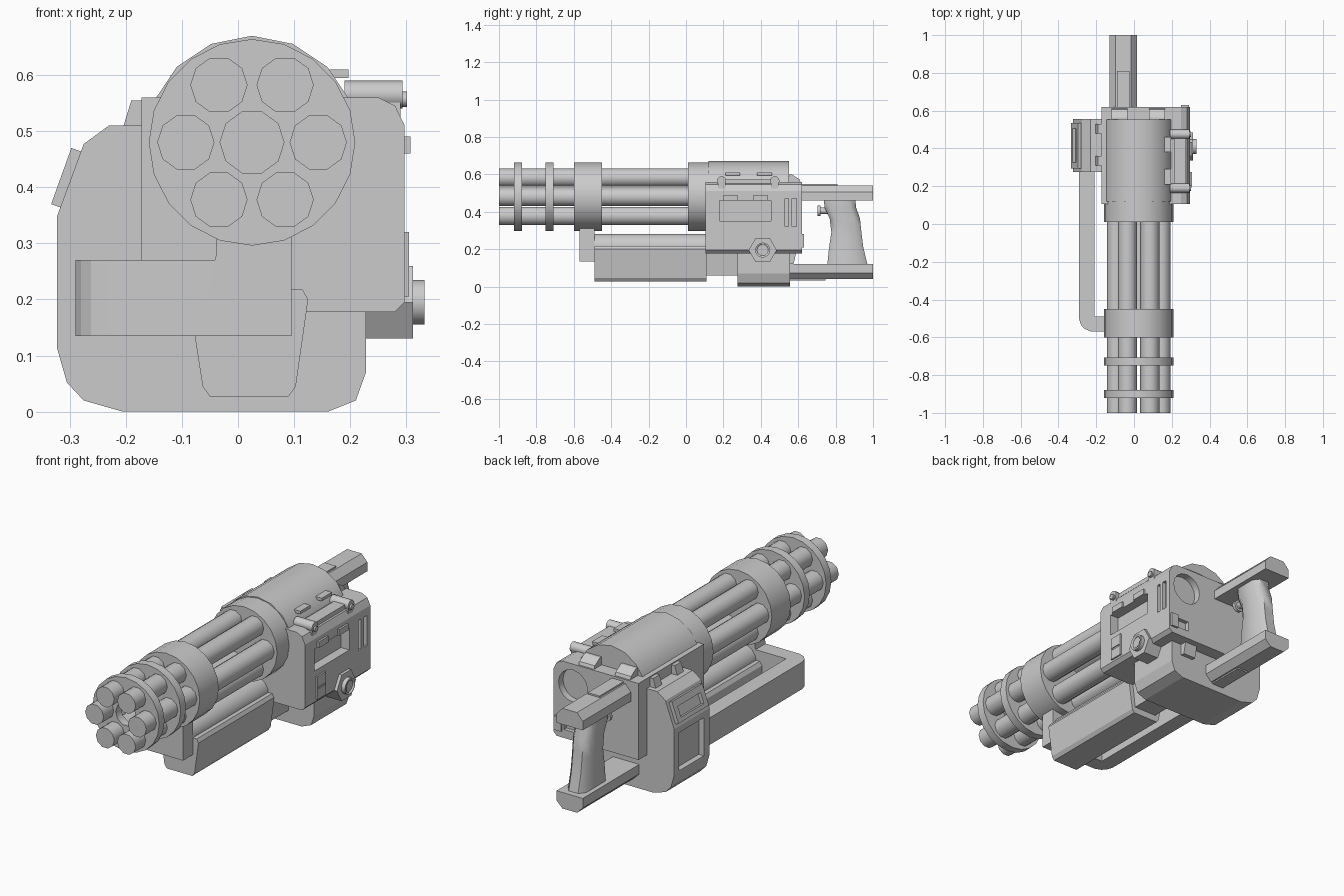
import bpy, bmesh, math
from mathutils import Vector, Matrix

CX, CZ = 0.025, 0.48          # barrel axis


def finish(name, bm, smooth=False):
    bmesh.ops.recalc_face_normals(bm, faces=bm.faces)
    me = bpy.data.meshes.new(name)
    bm.to_mesh(me)
    bm.free()
    ob = bpy.data.objects.new(name, me)
    bpy.context.collection.objects.link(ob)
    bpy.ops.object.select_all(action='DESELECT')
    ob.select_set(True)
    bpy.context.view_layer.objects.active = ob
    if smooth:
        bpy.ops.object.shade_smooth_by_angle(angle=math.radians(50))
    return ob


def prism(name, pts, axis, a, b, smooth=False):
    """Extrude a 2D profile along an axis (the profile uses the other two axes in order)."""
    bm = bmesh.new()
    i = 'xyz'.index(axis)
    vs = []
    for p in pts:
        c = list(p)
        c.insert(i, a)
        vs.append(bm.verts.new(c))
    f = bm.faces.new(vs)
    r = bmesh.ops.extrude_face_region(bm, geom=[f])
    d = Vector((0, 0, 0))
    d[i] = b - a
    bmesh.ops.translate(bm, vec=d, verts=[v for v in r['geom'] if isinstance(v, bmesh.types.BMVert)])
    return finish(name, bm, smooth)


def box(name, x0, x1, y0, y1, z0, z1):
    return prism(name, [(x0, y0), (x1, y0), (x1, y1), (x0, y1)], 'z', z0, z1)


def circle(cu, cv, r, n, turn=0.0):
    return [(cu + r * math.cos(turn + math.tau * k / n), cv + r * math.sin(turn + math.tau * k / n))
            for k in range(n)]


def cyl(name, axis, cu, cv, r, a, b, n=16, turn=0.0, smooth=True):
    return prism(name, circle(cu, cv, r, n, turn), axis, a, b, smooth)


def cut(ob, *cutters):
    for c in cutters:
        c.hide_render = True
        m = ob.modifiers.new('cut', 'BOOLEAN')
        m.operation, m.object, m.solver = 'DIFFERENCE', c, 'EXACT'
        bpy.context.view_layer.objects.active = ob
        bpy.ops.object.modifier_apply(modifier=m.name)
        bpy.data.objects.remove(c)


# Six barrels
for k in range(6):
    a = math.tau * k / 6
    cyl(f'barrel_{k + 1}', 'y', CX + 0.118 * math.cos(a), CZ + 0.118 * math.sin(a),
        0.051, -1.0, 0.1, 10)

# Barrel clamps: open discs in front, solid sleeves behind
for k, y in enumerate((-0.92, -0.75)):
    d = cyl(f'barrel_disc_{k + 1}', 'y', CX, CZ, 0.184, y, y + 0.042, 20)
    cut(d, cyl('hole', 'y', CX, CZ, 0.057, y - 0.1, y + 0.1, 10))
cyl('barrel_sleeve', 'y', CX, CZ, 0.184, -0.6, -0.45, 20)
cyl('rear_collar', 'y', CX, CZ, 0.184, 0.01, 0.13, 20)
cyl('drum_housing', 'y', CX, CZ, 0.19, 0.12, 0.552, 16, math.pi / 2)

# Receiver block with side window, slots and rear port
receiver = prism('receiver', [(-0.172, 0.178), (0.28, 0.178), (0.297, 0.195), (0.297, 0.51),
                              (0.28, 0.545), (0.25, 0.56), (-0.172, 0.56)], 'y', 0.105, 0.62)
cut(receiver,
    box('window', 0.25, 0.4, 0.18, 0.455, 0.35, 0.46),
    box('slot', 0.28, 0.4, 0.528, 0.548, 0.32, 0.47),
    box('slot', 0.28, 0.4, 0.568, 0.592, 0.32, 0.47),
    cyl('port', 'y', 0.19, 0.45, 0.08, 0.585, 0.8, 16),
    box('rear_socket', 0.18, 0.24, 0.6, 0.8, 0.22, 0.27))

# Right side fittings
for k, y in enumerate((0.2, 0.36)):
    box(f'window_hinge_{k + 1}', 0.28, 0.307, y, y + 0.075, 0.46, 0.49)
for k, y in enumerate((0.21, 0.38)):
    box(f'drum_tab_{k + 1}', 0.16, 0.197, y, y + 0.08, 0.595, 0.61)
for k, y in enumerate((0.19, 0.475)):
    cyl(f'door_pin_{k + 1}', 'x', y, 0.565, 0.025, 0.19, 0.293, 12)
    cyl(f'pin_tip_{k + 1}', 'x', y, 0.557, 0.014, 0.28, 0.301, 8)
    box(f'pin_lug_{k + 1}', 0.2, 0.29, y - 0.02, y + 0.02, 0.51, 0.565)
box('door_strip', 0.213, 0.275, 0.2, 0.47, 0.55, 0.572)
latch = box('side_latch', 0.28, 0.305, 0.19, 0.26, 0.205, 0.32)
cut(latch, box('latch_groove', 0.3, 0.4, 0.2, 0.25, 0.255, 0.265))
cyl('knob_base', 'x', 0.41, 0.195, 0.075, 0.22, 0.312, 6, smooth=False)
knob = cyl('knob', 'x', 0.41, 0.195, 0.04, 0.3, 0.332, 16)
cut(knob, cyl('knob_dish', 'x', 0.41, 0.195, 0.03, 0.325, 0.4, 16))
prism('rear_lower_catch', [(0.53, 0.12), (0.575, 0.12), (0.59, 0.185), (0.53, 0.185)], 'x', 0.1, 0.17)
box('rear_button', 0.25, 0.29, 0.6, 0.63, 0.21, 0.28)

# Wedge catches on the rear top edge and clips over the left shoulder
for k, x in enumerate((-0.12, 0.08)):
    prism(f'rear_catch_{k + 1}', [(0.55, 0.55), (0.615, 0.55), (0.605, 0.575), (0.565, 0.6), (0.55, 0.6)],
          'x', x, x + 0.085)
for k, y in enumerate((0.31, 0.48)):
    prism(f'shoulder_clip_{k + 1}', [(-0.207, 0.5), (-0.19, 0.555), (-0.165, 0.555), (-0.165, 0.5)],
          'y', y, y + 0.05)

# Ammunition case wrapping the left side and underside
case = prism('ammo_case', [(-0.205, 0), (0.16, 0), (0.21, 0.02), (0.228, 0.07), (0.228, 0.2),
                           (-0.1, 0.2), (-0.1, 0.51), (-0.23, 0.51), (-0.275, 0.477),
                           (-0.323, 0.347), (-0.323, 0.115), (-0.305, 0.052), (-0.275, 0.02)],
             'y', 0.275, 0.555)
cut(case, box('case_recess', -0.4, -0.295, 0.32, 0.515, 0.125, 0.315))
frame_pts = [(-0.333, 0.37), (-0.297, 0.47), (-0.275, 0.462), (-0.311, 0.362)]
frame = prism('case_gauge', frame_pts, 'y', 0.295, 0.535)
inner = [(-0.350, 0.397), (-0.332, 0.447), (-0.292, 0.433), (-0.310, 0.383)]
cut(frame, prism('gauge_cut', inner, 'y', 0.325, 0.505))

# Feed chute: runs along the left side, then turns under the sleeve
prism('feed_chute', [(-0.21, 0.29), (-0.29, 0.29), (-0.29, -0.505), (-0.28, -0.535), (-0.262, -0.555),
                     (-0.23, -0.568), (0.095, -0.57), (0.095, -0.49), (-0.21, -0.49)],
      'z', 0.135, 0.27)
prism('sleeve_mount', [(-0.055, 0.2), (0.095, 0.2), (0.095, 0.33), (-0.038, 0.33), (-0.038, 0.285)],
      'y', -0.57, -0.49)

# Motor tray and tubes below the barrels
prism('motor_tray', [(-0.05, 0.027), (0.09, 0.027), (0.103, 0.045), (0.125, 0.2), (0.115, 0.218),
                     (-0.065, 0.218), (-0.077, 0.2), (-0.077, 0.135), (-0.063, 0.045)], 'y', -0.49, 0.11)
prism('tray_extension', [(-0.04, 0.06), (0.085, 0.06), (0.1, 0.19), (-0.055, 0.19)], 'y', 0.1, 0.28)
cyl('motor_tube', 'y', 0.025, 0.212, 0.07, -0.49, 0.11, 16)

# Upper and lower handle beams
x0, x1, c = -0.13, 0.015, 0.032
prism('upper_beam', [(x0, 0.46), (x1, 0.46), (x1, 0.505), (x1 - c, 0.54), (x0 + c, 0.54), (x0, 0.505)],
      'y', 0.6, 1.0)
box('upper_beam_rail', -0.09, -0.025, 0.62, 0.81, 0.53, 0.548)
prism('lower_beam', [(x0, 0.12), (x1, 0.12), (x1, 0.072), (x1 - c, 0.04), (x0 + c, 0.04), (x0, 0.072)],
      'y', 0.54, 1.0)
box('lower_beam_rail', -0.09, -0.025, 0.55, 0.745, 0.033, 0.05)

# Grip: rounded cross-sections stacked along a curve
stations = [(0.47, 0.735, 0.905), (0.42, 0.742, 0.91), (0.365, 0.768, 0.93), (0.29, 0.777, 0.938),
            (0.21, 0.765, 0.948), (0.11, 0.755, 0.972)]
bm = bmesh.new()
rings = []
for z, f, b in stations:
    w, e = 0.05, 0.03
    outline = [(-w + e * 0.8, f), (w - e * 0.8, f), (w, f + e), (w, b - e),
               (w - e * 0.8, b), (-w + e * 0.8, b), (-w, b - e), (-w, f + e)]
    rings.append([bm.verts.new((-0.057 + x, y, z)) for x, y in outline])
for r, s in zip(rings, rings[1:]):
    for k in range(8):
        bm.faces.new((r[k], r[(k + 1) % 8], s[(k + 1) % 8], s[k]))
bm.faces.new(rings[0])
bm.faces.new(rings[-1])
finish('grip', bm, True)

# Trigger button
cyl('trigger_stem', 'y', -0.057, 0.405, 0.018, 0.715, 0.78, 10)
cyl('trigger_button', 'y', -0.057, 0.405, 0.03, 0.703, 0.72, 10)
